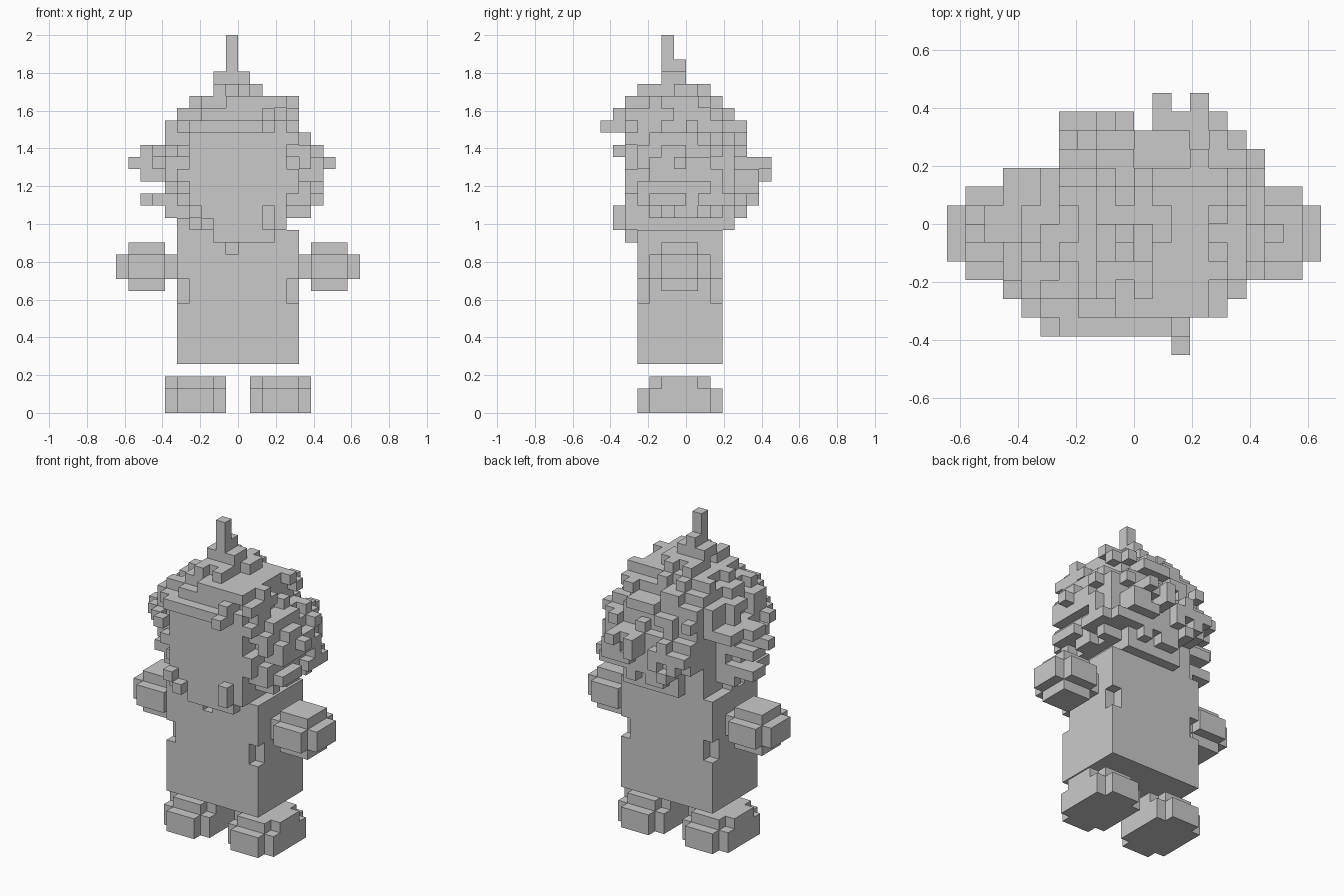
import bpy
import bmesh
import random
from itertools import product

random.seed(7)
UNIT = 2 / 31  # edge length of one block

if "Cube" in bpy.data.objects:
    bpy.data.objects.remove(bpy.data.objects["Cube"], do_unlink=True)

grey = bpy.data.materials.new("plain grey")
grey.use_nodes = True
tone = (0.59, 0.59, 0.59, 1)
grey.diffuse_color = tone
grey.node_tree.nodes["Principled BSDF"].inputs["Base Color"].default_value = tone


def box(x, y, z):
    """Blocks between the given (low, high) limits on each axis."""
    return set(product(range(*x), range(*y), range(*z)))


def mirror(blocks):
    return {(-1 - x, y, z) for x, y, z in blocks}


def build(name, blocks):
    """Skin a set of blocks with only its outward faces."""
    bm = bmesh.new()
    corners = {}

    def corner(p):
        if p not in corners:
            corners[p] = bm.verts.new([c * UNIT for c in p])
        return corners[p]

    for block in blocks:
        for axis, side in product(range(3), (0, 1)):
            beyond = list(block)
            beyond[axis] += 2 * side - 1
            if tuple(beyond) in blocks:
                continue
            loop = []
            for du, dv in ((0, 0), (1, 0), (1, 1), (0, 1)):
                p = list(block)
                p[axis] += side
                p[(axis + 1) % 3] += du
                p[(axis + 2) % 3] += dv
                loop.append(corner(tuple(p)))
            bm.faces.new(loop if side else loop[::-1])
    mesh = bpy.data.meshes.new(name)
    bm.to_mesh(mesh)
    bm.free()
    mesh.materials.append(grey)
    bpy.context.collection.objects.link(bpy.data.objects.new(name, mesh))


# Body with a notch in each upright corner and one under the chin
body = box((-5, 5), (-4, 3), (4, 15)) - box((-1, 0), (-4, -3), (13, 14))
for x, y in product((-5, 4), (-4, 2)):
    body -= box((x, x + 1), (y, y + 1), (9, 11))
build("body", body)

# Hands on short wrists
hand = (box((6, 9), (-2, 1), (10, 14)) | box((6, 9), (-3, 2), (11, 13))
        | box((5, 10), (-2, 1), (11, 13)))
build("left_hand", hand)
build("right_hand", mirror(hand))

# Shoes with stepped corners, floating below the body
shoe = (box((1, 6), (-3, 2), (0, 2)) | box((2, 5), (-4, 3), (0, 2))
        | box((2, 5), (-3, 2), (2, 3)) | box((1, 6), (-2, 1), (2, 3)))
build("left_shoe", shoe)
build("right_shoe", mirror(shoe))


def inside(x, y, left, right, front, back):
    """Rounded-rectangle test for the centre of a block."""
    u = (2 * x + 1 - left - right) / (right - left)
    v = (2 * y + 1 - front - back) / (back - front)
    return abs(u) ** 3.5 + abs(v) ** 3.5 <= 1


def bare(x, y, z):
    """Places where the hair leaves the head uncovered."""
    face = y < -5 and -5 < x < 4 and z < 23
    rear_corner = x < -4 and (y > 2 or y > 0 and z < 21)
    rear_nape = x < -2 and y > 2 and z < 18
    rear_parting = y > 4 and x in (0, 1)
    return face or rear_corner or rear_nape or rear_parting


# Head layers from the neck up: left, right, front, back limits
layers = [(-5, 4, -5, 4), (-6, 6, -5, 5), (-7, 7, -5, 6), (-6, 7, -5, 6),
          (-7, 7, -5, 6), (-7, 7, -5, 6), (-7, 7, -6, 5), (-6, 6, -6, 5),
          (-6, 5, -6, 5), (-5, 5, -6, 4), (-4, 5, -5, 3), (-2, 2, -4, 2)]
head = box((-4, 4), (-5, 3), (15, 23)) | box((-2, 4), (3, 4), (15, 16))
hair = set()
for z, (left, right, front, back) in enumerate(layers, 15):
    for x, y in product(range(left, right), range(front, back)):
        if bare(x, y, z) or not inside(x, y, left, right, front, back):
            continue
        core = inside(x, y, left + 1, right - 1, front + 1, back - 1)
        fringe = z == 23 and y == front
        if core or fringe or random.random() < 0.5:
            hair.add((x, y, z))

# Stray locks at the sides, back and forehead
for z in (17, 19, 21):
    hair |= box((-8, -6), (-1, 1), (z, z + 1))
hair |= box((-9, -6), (-1, 0), (20, 21)) | box((6, 8), (-1, 0), (20, 21))
hair |= box((1, 2), (4, 7), (19, 21)) | box((3, 4), (4, 7), (20, 21))
hair |= box((2, 3), (-7, -5), (23, 24))

# Tapering topknot
hair |= box((-2, 1), (-2, 0), (27, 28)) | box((-1, 0), (-2, 0), (28, 29))
hair |= box((-1, 0), (-2, -1), (28, 31))
build("head_and_hair", head | hair)

# Beard along the jaw
beard = box((-2, 3), (-5, -4), (14, 15))
for x, z in ((-4, 16), (-3, 15), (2, 15), (2, 16)):
    beard |= box((x, x + 1), (-6, -5), (z, z + 1))
build("beard", beard)
